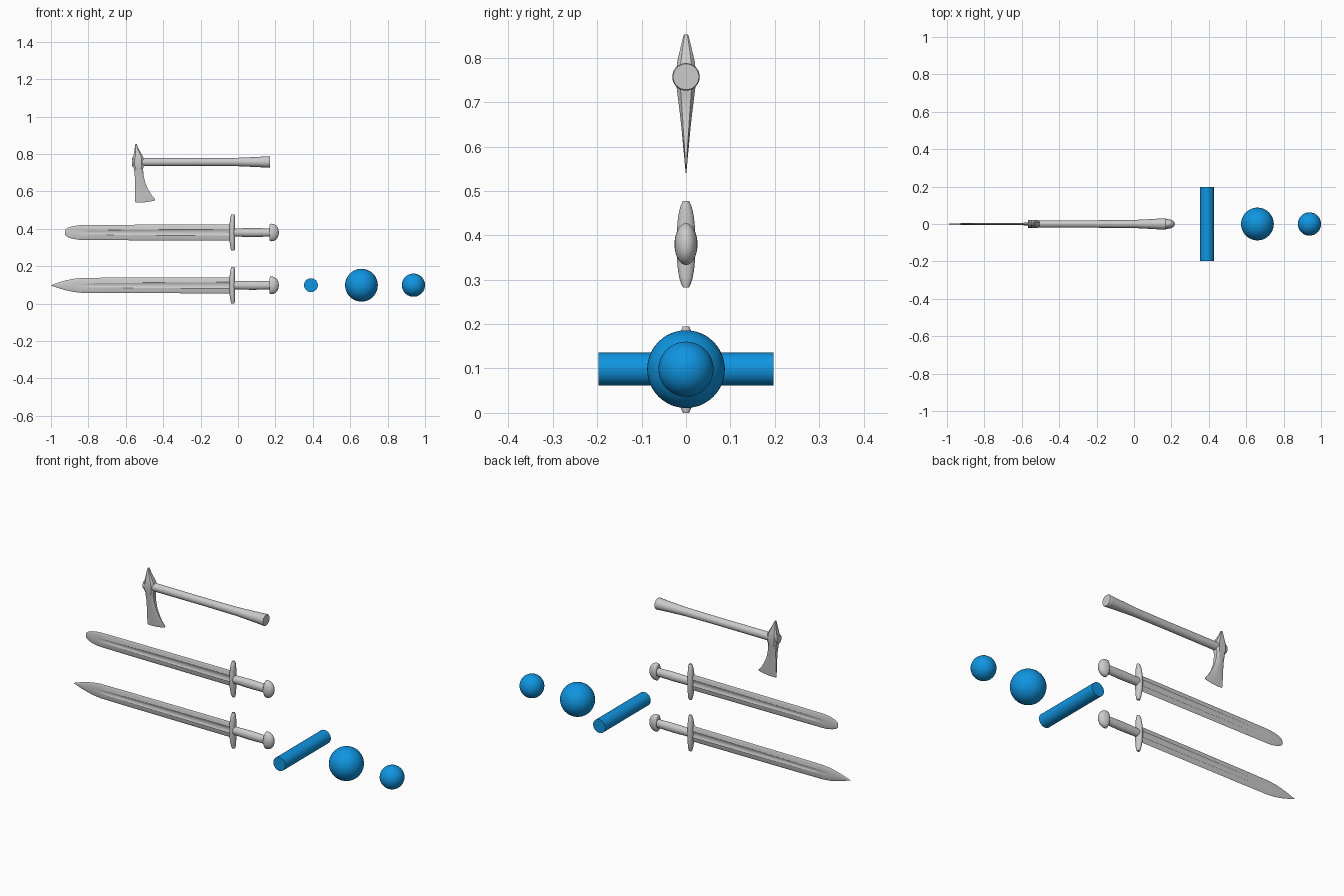
import bpy, bmesh, math
from mathutils import Vector

if "Cube" in bpy.data.objects:
    bpy.data.objects.remove(bpy.data.objects["Cube"])


def loft(name, rings, angle=35):
    """Skin a list of equal-length point rings and cap both ends."""
    bm = bmesh.new()
    rows = [[bm.verts.new(p) for p in r] for r in rings]
    n = len(rows[0])
    for a, b in zip(rows, rows[1:]):
        for i in range(n):
            j = (i + 1) % n
            bm.faces.new((a[i], a[j], b[j], b[i]))
    bm.faces.new(rows[0])
    bm.faces.new(rows[-1])
    bmesh.ops.recalc_face_normals(bm, faces=bm.faces[:])
    me = bpy.data.meshes.new(name)
    bm.to_mesh(me)
    bm.free()
    ob = bpy.data.objects.new(name, me)
    bpy.context.collection.objects.link(ob)
    smooth(ob, angle)
    return ob


def smooth(ob, angle=35):
    bpy.ops.object.select_all(action='DESELECT')
    ob.select_set(True)
    bpy.context.view_layer.objects.active = ob
    bpy.ops.object.shade_smooth_by_angle(angle=math.radians(angle))


def ring_x(x, ry, rz, zc, n=32):
    return [(x, ry * math.cos(t), zc + rz * math.sin(t))
            for t in (2 * math.pi * i / n for i in range(n))]


def ring_z(z, xc, rx, ry, n=32):
    return [(xc + rx * math.cos(t), ry * math.sin(t), z)
            for t in (2 * math.pi * i / n for i in range(n))]


def blade_ring(x, w, t, g, depth, zc):
    """Lens section with a hollow groove of half-width g down each face."""
    zs = [-1, -.88, -.74, -.6]
    half = [(-w, 0)] + [(w * s, t * (1 - s * s) ** .7) for s in zs[1:]]
    half += [(-g, t)]
    half += [(g * s, t - depth * (1 - s * s)) for s in (-.6, 0, .6)]
    half += [(g, t)] + [(-w * s, t * (1 - s * s) ** .7) for s in zs[:0:-1]] + [(w, 0)]
    pts = [(x, -y, zc + z) for z, y in half]
    return pts + [(x, y, zc + z) for z, y in half[-2:0:-1]]


def sword(name, zc, tip):
    # blade with groove fading out near the tip
    body = [(-.035, .043, .0075, .017, .005), (-.4, .042, .007, .015, .0045),
            (-.7, .041, .0065, .012, .004), (-.79, .04, .006, .011, .0035),
            (-.835, .04, .0058, .009, .0)]
    loft(name + "_blade", [blade_ring(*s, zc) for s in body + tip], 22)
    # crossguard, thickest in the middle
    rings = []
    for i in range(17):
        s = max(-.985, min(.985, -1 + i / 8))
        k = (1 - s * s) ** .5
        z = zc + .0975 * (-1 + i / 8)
        rings.append(ring_z(z, -.031 + .004 * s * s, .007 + .009 * k, .004 + .0175 * k))
    loft(name + "_guard", rings)
    # grip
    loft(name + "_grip", [ring_x(x, r * .85, r, zc) for x, r in
         [(-.03, .021), (-.01, .022), (.08, .024), (.16, .022), (.185, .021)]])
    # domed pommel
    prof = [(.168, .030), (.168, .040), (.172, .046), (.181, .047), (.191, .045),
            (.202, .039), (.211, .029), (.216, .018), (.218, .006)]
    loft(name + "_pommel", [ring_x(x, r * .55, r, zc) for x, r in prof], 50)


# pointed and rounded swords
sword("pointed_sword", .0975,
      [(-.88, .035, .005, .007, 0), (-.92, .0265, .0042, .006, 0),
       (-.96, .015, .003, .004, 0), (-.985, .006, .0018, .002, 0), (-1, .0005, .0004, .0002, 0)])
sword("rounded_sword", .38,
      [(-.86, .038, .005, .008, 0), (-.89, .032, .0042, .007, 0), (-.908, .0255, .0035, .006, 0),
       (-.918, .0195, .0028, .005, 0), (-.924, .0125, .0018, .003, 0), (-.926, .004, .0008, .001, 0)])

# axe handle
loft("axe_handle", [ring_x(x, r * k, r, .757) for x, r, k in
     [(-.567, .024, .85), (-.5, .022, .9), (-.2, .021, .95), (0, .0225, .95),
      (.1, .027, 1), (.155, .030, 1), (.168, .031, 1), (.172, .029, 1)]])

# axe head: left edge point, right edge point, half thickness
head = [(-.549, .852, -.541, .852, .005), (-.553, .825, -.53, .825, .012),
        (-.559, .79, -.508, .787, .020), (-.565, .77, -.503, .77, .022),
        (-.565, .74, -.503, .74, .022), (-.556, .72, -.508, .72, .0195),
        (-.552, .68, -.504, .68, .0145), (-.551, .64, -.494, .64, .010),
        (-.551, .60, -.478, .607, .0065), (-.551, .575, -.462, .58, .004),
        (-.551, .558, -.443, .559, .0025), (-.549, .541, -.445, .551, .0005)]
rings = []
for xl, zl, xr, zr, t in head:
    a, b = Vector((xl, 0, zl)), Vector((xr, 0, zr))
    sag = Vector((0, 0, -.006 if t < .001 else 0))
    row = [(0, .6), (.2, 1), (.5, 1), (.8, 1), (1, .6)]
    front = [a.lerp(b, u) + sag * 4 * u * (1 - u) * .7 + Vector((0, -t * k, 0)) for u, k in row]
    back = [Vector((p.x, -p.y, p.z)) for p in reversed(front)]
    rings.append(front + back)
loft("axe_head", rings, 30)

# blue cylinder and balls
blue = bpy.data.materials.new("blue")
blue.diffuse_color = (.005, .3, .75, 1)
blue.use_nodes = True
blue.node_tree.nodes["Principled BSDF"].inputs["Base Color"].default_value = blue.diffuse_color
bpy.ops.mesh.primitive_cylinder_add(vertices=48, radius=.037, depth=.395,
                                    location=(.39, 0, .0985), rotation=(math.pi / 2, 0, 0))
parts = [("blue_cylinder", bpy.context.object)]
for name, x, r in (("large_ball", .66, .0875), ("small_ball", .938, .062)):
    bpy.ops.mesh.primitive_uv_sphere_add(segments=48, ring_count=24, radius=r, location=(x, 0, .0985))
    parts.append((name, bpy.context.object))
for name, ob in parts:
    ob.name = name
    ob.data.materials.append(blue)
    smooth(ob)
